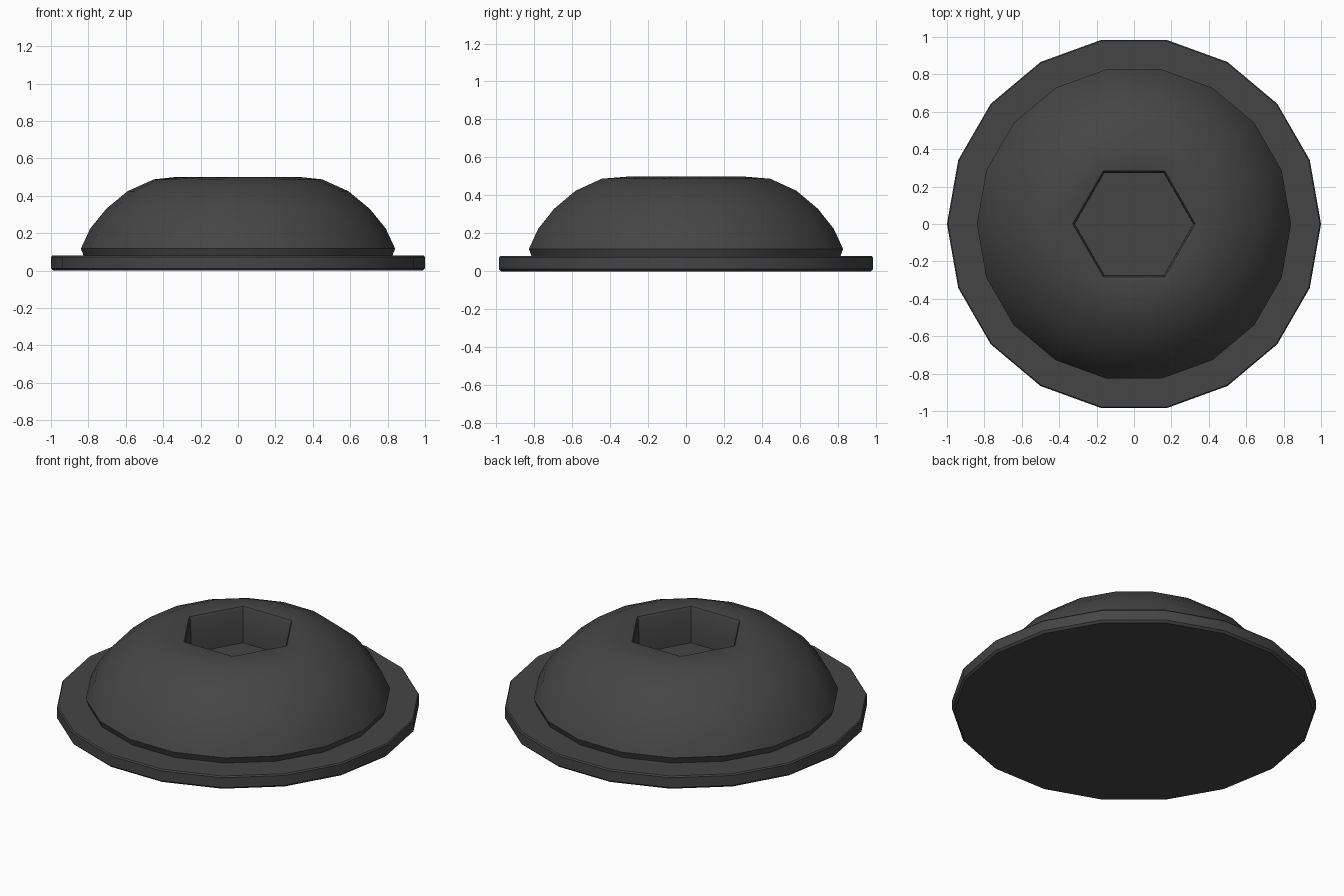
import bpy, bmesh
from math import cos, sin, pi, radians

if "Cube" in bpy.data.objects:
    bpy.data.objects.remove(bpy.data.objects["Cube"])

SIDES = 18

dark = bpy.data.materials.new("dark_metal")
dark.diffuse_color = (0.06, 0.06, 0.06, 1)
dark.use_nodes = True
dark.node_tree.nodes["Principled BSDF"].inputs["Base Color"].default_value = dark.diffuse_color


def circle(r, z):
    return [(r * cos(2 * pi * i / SIDES), r * sin(2 * pi * i / SIDES), z) for i in range(SIDES)]


def hexagon(r, z):
    # six corners, each side split in three so it lofts onto the 18-gon
    pts = []
    for i in range(SIDES):
        k, t = i // 3, (i % 3) / 3
        a, b = k * pi / 3, (k + 1) * pi / 3
        pts.append((r * (cos(a) * (1 - t) + cos(b) * t), r * (sin(a) * (1 - t) + sin(b) * t), z))
    return pts


def loft(name, rings):
    bm = bmesh.new()
    loops = [[bm.verts.new(p) for p in ring] for ring in rings]
    for lo, hi in zip(loops, loops[1:]):
        for i in range(SIDES):
            j = (i + 1) % SIDES
            bm.faces.new((lo[i], lo[j], hi[j], hi[i]))
    bm.faces.new(loops[0][::-1])
    bm.faces.new(loops[-1])
    bmesh.ops.recalc_face_normals(bm, faces=bm.faces)
    me = bpy.data.meshes.new(name)
    bm.to_mesh(me)
    bm.free()
    me.materials.append(dark)
    ob = bpy.data.objects.new(name, me)
    bpy.context.collection.objects.link(ob)
    bpy.ops.object.select_all(action='DESELECT')
    ob.select_set(True)
    bpy.context.view_layer.objects.active = ob
    bpy.ops.object.shade_smooth_by_angle(angle=radians(30))
    return ob


# Thin washer flange with softened edges
flange_profile = [(0.988, 0), (1, 0.012), (1, 0.072), (0.994, 0.08)]
loft("flange", [circle(r, z) for r, z in flange_profile])

# Domed head, running over the rim and down into the hex socket
dome_profile = [(0.825, 0.078), (0.84, 0.118), (0.79, 0.225), (0.705, 0.33),
                (0.59, 0.425), (0.45, 0.488)]
socket_profile = [(0.34, 0.5), (0.328, 0.497), (0.318, 0.48), (0.316, 0.28)]
loft("domed_head", [circle(r, z) for r, z in dome_profile]
     + [hexagon(r, z) for r, z in socket_profile])
